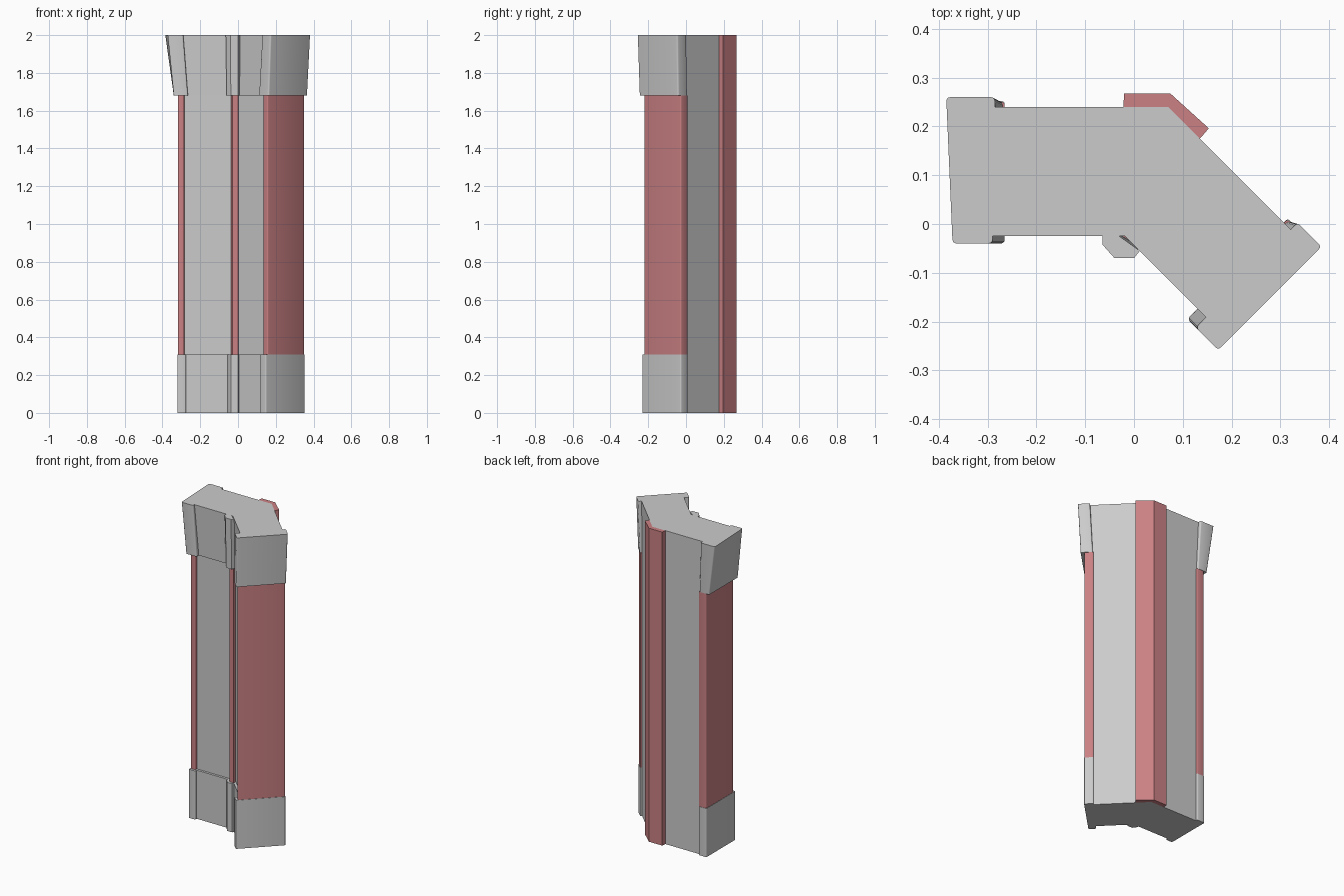
import bpy
import bmesh
from math import radians, sqrt

if "Cube" in bpy.data.objects:
    bpy.data.objects.remove(bpy.data.objects["Cube"])


def material(name, colour):
    m = bpy.data.materials.new(name)
    m.use_nodes = True
    m.diffuse_color = colour
    m.node_tree.nodes["Principled BSDF"].inputs["Base Color"].default_value = colour
    return m


stone = material("stone grey", (0.6, 0.6, 0.6, 1))
red = material("dusty red", (0.6, 0.22, 0.23, 1))

BASE, CAP, TOP = 0.31, 1.68, 2.0
CORNER = (0.07, 0.24)          # outer bend of the wall
S = 1 / sqrt(2)


def left(a, t):
    """Distance a along the straight arm, t in from its back face."""
    return (CORNER[0] - a, CORNER[1] - t)


def right(a, t):
    """The same on the arm turned by 45 degrees."""
    return (CORNER[0] + (a - t) * S, CORNER[1] - (a + t) * S)


def prism(name, low, z0, z1, mat, high=None, bevel=0.0):
    """Solid between a lower and an upper outline, with rounded upright edges."""
    bm = bmesh.new()
    a = [bm.verts.new((x, y, z0)) for x, y in low]
    b = [bm.verts.new((x, y, z1)) for x, y in (high or low)]
    bm.faces.new(a)
    bm.faces.new(b)
    n = len(a)
    for i in range(n):
        j = (i + 1) % n
        bm.faces.new((a[i], a[j], b[j], b[i]))
    if bevel:
        upright = [e for e in bm.edges if (e.verts[0] in a) != (e.verts[1] in a)]
        bmesh.ops.bevel(bm, geom=upright, offset=bevel, segments=3,
                        profile=0.5, affect='EDGES')
    bmesh.ops.recalc_face_normals(bm, faces=bm.faces)
    me = bpy.data.meshes.new(name)
    bm.to_mesh(me)
    bm.free()
    me.materials.append(mat)
    ob = bpy.data.objects.new(name, me)
    bpy.context.collection.objects.link(ob)
    bpy.context.view_layer.objects.active = ob
    for o in bpy.context.selected_objects:
        o.select_set(False)
    ob.select_set(True)
    bpy.ops.object.shade_smooth_by_angle(angle=radians(40))
    return ob


def wall(recess):
    """Bent wall outline with its front faces set back by recess."""
    tl, tr = 0.265 - recess, 0.25 - recess
    y = CORNER[1] - tl
    inner = (CORNER[0] + CORNER[1] - 2 * tr * S - y, y)
    return [left(0.38, 0), CORNER, right(0.38, 0), right(0.38, tr), inner, left(0.38, tl)]


# Wall core with recessed panels, and the full-depth bands above and below
prism("wall_core", wall(0.015), 0, TOP, stone)
prism("lower_band", wall(0), 0, BASE, stone)
prism("upper_band", wall(0.008), CAP, TOP, stone, wall(0))

# End posts: base block, red shaft and flared cap on both arms
for side, arm, flare in (("straight", left, 0.455), ("angled", right, 0.425)):
    def block(front_in, back_in, outer_front, outer_back, t0, t1):
        return [arm(back_in, t0), arm(outer_back, t0), arm(outer_front, t1), arm(front_in, t1)]

    prism(side + "_post_base", block(0.345, 0.335, 0.39, 0.39, -0.012, 0.28),
          0, BASE, stone, bevel=0.006)
    prism(side + "_post_shaft", block(0.355, 0.335, 0.388, 0.388, -0.01, 0.265),
          BASE, CAP, red, bevel=0.006)
    prism(side + "_post_cap", block(0.335, 0.34, 0.41, 0.41, -0.012, 0.28),
          CAP, TOP, stone,
          block(0.36, 0.355, flare - 0.013 * (arm is left), flare, -0.02, 0.28), bevel=0.008)

# Chamfered column in the inner bend
prism("column_base", [(-0.055, 0), (-0.055, -0.035), (-0.037, -0.06), (0, -0.06), (0.008, -0.04)],
      0, BASE, stone)
prism("column_shaft", [(-0.036, 0), (-0.036, -0.036), (-0.028, -0.045), (0, -0.045), (0.003, -0.03)],
      BASE, CAP, red)
prism("column_cap", [(-0.06, 0), (-0.06, -0.038), (-0.038, -0.065), (0, -0.065), (0.008, -0.045)],
      CAP, TOP, stone,
      [(-0.065, 0), (-0.065, -0.042), (-0.04, -0.07), (0, -0.07), (0.012, -0.055)])

# Strip wrapping the outer bend
prism("back_strip", [left(0.092, 0), left(0.09, -0.028), left(-0.004, -0.028),
                     right(0.09, -0.028), right(0.092, 0), CORNER],
      0, TOP, red)
